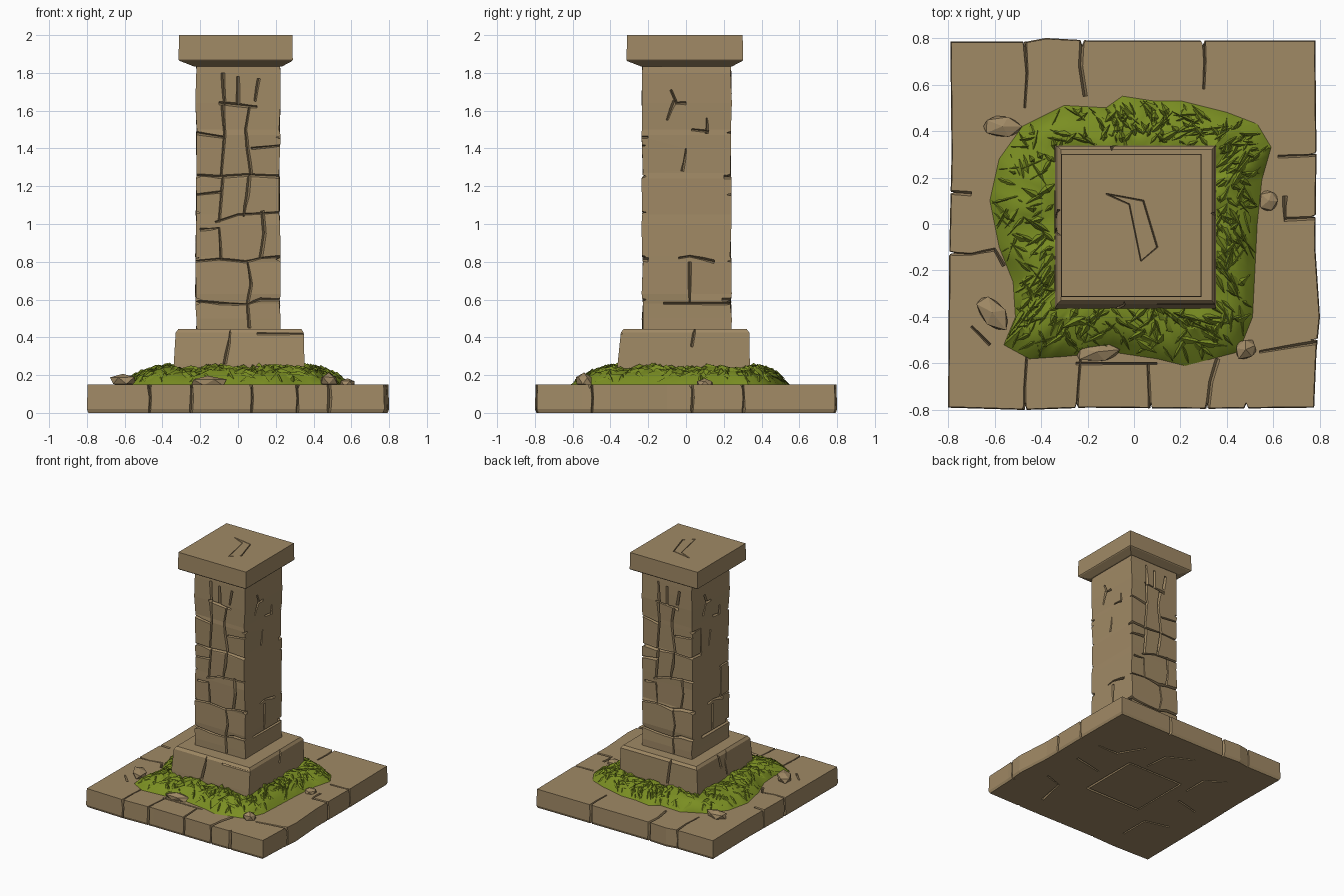
import bpy, bmesh, math, random
from mathutils import Vector as V

if "Cube" in bpy.data.objects:
    bpy.data.objects.remove(bpy.data.objects["Cube"])
random.seed(4)

def material(name, c):
    m = bpy.data.materials.new(name)
    m.diffuse_color = (*c, 1)
    m.use_nodes = True
    m.node_tree.nodes["Principled BSDF"].inputs["Base Color"].default_value = m.diffuse_color
    return m
STONE = material("sandstone", (0.352, 0.251, 0.130))
GREEN = material("moss_green", (0.195, 0.271, 0.016))

def finish(bm, name, mat):
    bmesh.ops.recalc_face_normals(bm, faces=bm.faces)
    me = bpy.data.meshes.new(name)
    bm.to_mesh(me)
    bm.free()
    ob = bpy.data.objects.new(name, me)
    bpy.context.collection.objects.link(ob)
    if mat:
        me.materials.append(mat)
    return ob

def loft(name, rings, bevel=0.006):
    """Closed solid through equal-length rings of points."""
    bm = bmesh.new()
    rows = [[bm.verts.new(p) for p in r] for r in rings]
    n = len(rows[0])
    for a, b in zip(rows, rows[1:]):
        for i in range(n):
            bm.faces.new((a[i], a[(i+1) % n], b[(i+1) % n], b[i]))
    bm.faces.new(rows[0][::-1])
    bm.faces.new(rows[-1])
    if bevel:
        sharp = [e for e in bm.edges if e.calc_face_angle(0) > 0.7]
        bmesh.ops.bevel(bm, geom=sharp, offset=bevel, segments=1, affect='EDGES')
    return finish(bm, name, STONE)

def rect(x0, x1, y0, y1, z, j=0):
    r = lambda: random.uniform(-j, j)
    return [(x+r(), y+r(), z) for x, y in ((x0, y0), (x1, y0), (x1, y1), (x0, y1))]

X, Y, Z = V((1, 0, 0)), V((0, 1, 0)), V((0, 0, 1))
FRAMES = {'front': (X, Z, -Y), 'back': (-X, Z, Y), 'right': (Y, Z, X),
          'left': (-Y, Z, -X), 'top': (X, Y, Z), 'bottom': (X, Y, -Z)}

def crack(bm, side, dist, pts, w=0.008, d=0.022):
    """Wedge-shaped groove cutter along a polyline on one side."""
    u, v, n = FRAMES[side]
    pts = [V(p) for p in pts]
    out, rows = 0.02, []
    for i, p in enumerate(pts):
        t = (pts[min(i+1, len(pts)-1)] - pts[max(i-1, 0)]).normalized()
        k = w * random.uniform(0.45, 1.35)
        s = V((-t.y, t.x)) * k * (d+out)/d
        tri = ((p+s, dist+out), (p-s, dist+out), (p, dist-d))
        rows.append([bm.verts.new(u*q.x + v*q.y + n*h) for q, h in tri])
    for a, b in zip(rows, rows[1:]):
        for i in range(3):
            bm.faces.new((a[i], a[(i+1) % 3], b[(i+1) % 3], b[i]))
    bm.faces.new(rows[0][::-1])
    bm.faces.new(rows[-1])

def carve(ob, cracks):
    bm = bmesh.new()
    for side, dist, lines in cracks:
        for pts in lines:
            crack(bm, side, dist, pts)
    cutter = finish(bm, "crack_cutter", None)
    cutter.hide_render = True
    m = ob.modifiers.new("cracks", 'BOOLEAN')
    m.operation, m.solver, m.use_self, m.object = 'DIFFERENCE', 'EXACT', True, cutter
    bpy.context.view_layer.objects.active = ob
    bpy.ops.object.modifier_apply(modifier=m.name)
    bpy.data.objects.remove(cutter)

# base slab with joints between the paving stones
edge = [(-.80, -.79), (-.47, -.80), (-.2, -.79), (.32, -.795), (.775, -.79), (.785, -.55), (.80, -.40),
        (.78, -.1), (.785, .3), (.78, .79), (.3, .79), (-.2, .79), (-.38, .80), (-.46, .785),
        (-.79, .785), (-.785, .3), (-.795, -.13)]
slab = loft("base_slab", [[(x*.99, y*.99, 0) for x, y in edge], [(x, y, .02) for x, y in edge],
                          [(x*.995, y*.995, .15) for x, y in edge]])
top = [[(-.46, -.55), (-.47, -.7), (-.47, -.85)], [(-.23, -.58), (-.24, -.7), (-.25, -.85)],
       [(.36, -.58), (.33, -.68), (.31, -.85)], [(.06, -.6), (.07, -.85)], [(-.25, -.6), (.1, -.6)],
       [(-.47, .5), (-.46, .65), (-.47, .85)], [(-.21, .55), (-.23, .68), (-.22, .85)],
       [(.30, .58), (.305, .7), (.30, .85)], [(-.85, .14), (-.7, .13)],
       [(-.85, -.12), (-.7, -.13), (-.6, -.11), (-.56, -.18)], [(-.62, -.52), (-.7, -.44)],
       [(.62, .29), (.85, .3)], [(.65, .12), (.65, .02), (.85, .03)], [(.54, -.55), (.85, -.5)]]
up = lambda xs: [[(x, .18), (x+.006, .08), (x, -.03)] for x in xs]
bottom = [[(-.25, -.25), (.25, -.25)], [(.25, -.25), (.25, .25)], [(.25, .25), (-.25, .25)],
          [(-.25, .25), (-.25, -.25)], [(.3, .5), (.42, .3), (.6, .3)], [(-.5, .5), (-.35, .4), (-.35, .2)],
          [(-.6, -.3), (-.4, -.35), (-.4, -.6)], [(.4, -.6), (.45, -.35), (.6, -.3)],
          [(-.1, .6), (.1, .5), (.12, .3)], [(.35, 0), (.6, .05)], [(-.6, 0), (-.4, .05)]]
carve(slab, [('top', .15, top), ('bottom', 0, bottom), ('front', .79, up([-.47, -.25, .07, .31, .48])),
             ('back', .785, up([.47, .22, -.30])), ('left', .788, up([-.14, .12])),
             ('right', .782, up([-.5, .03, .3]))])

# stepped plinth block
plinth = loft("plinth", [rect(-.345, .355, -.37, .34, .14), rect(-.34, .352, -.362, .338, .26),
                         rect(-.33, .348, -.345, .335, .425), rect(-.315, .335, -.33, .32, .445)], .008)
carve(plinth, [('front', .355, [[(-.04, .46), (-.05, .36), (-.07, .26)], [(.1, .42), (.35, .42)]]),
               ('right', .352, [[(.05, .46), (.03, .35)]]), ('back', .337, [[(.1, .47), (.07, .25)]]),
               ('left', .336, [[(.05, .45), (.02, .35), (.04, .25)], [(-.06, .44), (-.03, .33)]])])

# column shaft: slightly uneven courses with masonry joints
levels = [.43, .50, .58, .63, .80, .83, 1.0, 1.05, 1.24, 1.27, 1.47, 1.5, 1.64, 1.80, 1.86]
column = loft("column_shaft", [rect(-.222, .222, -.232, .238, z, .005) for z in levels], 0)
joints = [[(-.26, .595), (-.1, .58), (.05, .575), (.12, .6), (.26, .60)],
          [(-.26, .80), (-.1, .815), (.04, .80), (.12, .82), (.26, .83)],
          [(-.2, .97), (-.1, .98), (-.09, .81)], [(-.12, 1.01), (0, 1.05), (.26, 1.065)],
          [(-.26, 1.26), (-.1, 1.25), (.05, 1.26), (.26, 1.25)], [(.06, 1.26), (.05, 1.15), (.03, 1.04)],
          [(-.08, 1.25), (-.09, 1.12), (-.1, 1.01)], [(.13, 1.07), (.14, .95), (.12, .82)],
          [(.05, .80), (.07, .68), (.05, .58), (.06, .45)], [(-.1, 1.64), (0, 1.63), (.1, 1.62)],
          [(-.08, 1.8), (-.07, 1.63)], [(0, 1.78), (0, 1.63)], [(.11, 1.77), (.09, 1.65)],
          [(.06, 1.62), (.04, 1.5), (.05, 1.4), (.07, 1.26)], [(-.08, 1.63), (-.07, 1.48), (-.09, 1.25)],
          [(-.26, 1.49), (-.08, 1.46)], [(.07, 1.4), (.26, 1.42)], [(-.26, 1.15), (-.09, 1.17)]]
few = [[(-.08, 1.71), (-.05, 1.64), (0, 1.64)], [(-.06, 1.65), (-.1, 1.55)], [(.03, 1.5), (.12, 1.49)],
       [(.11, 1.56), (.11, 1.48)], [(0, 1.4), (-.02, 1.28)], [(-.04, .82), (.02, .83), (.15, .80)],
       [(.02, .8), (.02, .58)], [(-.12, .58), (.23, .58)], [(-.28, 1.46), (-.2, 1.46)],
       [(-.28, .82), (-.2, .81)], [(.19, .6), (.28, .6)], [(.2, 1.25), (.28, 1.25)]]
more = [[(-.28, 1.26), (-.12, 1.25)], [(-.28, 1.47), (-.13, 1.46), (-.12, 1.26)],
        [(.12, 1.06), (.28, 1.06)], [(.13, 1.06), (.12, .82), (.28, .82)]]
carve(column, [('front', .232, joints), ('back', .238, joints), ('right', .222, few),
               ('left', .222, few + more)])

# cap stone with a tapered underside
cap = loft("cap_stone", [rect(-.235, .235, -.24, .245, 1.835), rect(-.305, .285, -.31, .297, 1.862),
                         rect(-.315, .29, -.315, .302, 1.868), rect(-.312, .288, -.312, .30, 2.0)], .003)
mark = [[(-.12, .13), (-.02, .085), (.03, -.16)], [(.03, -.16), (.1, -.10), (.04, .1), (-.12, .13)]]
bm = bmesh.new()
for pts in mark:
    crack(bm, 'top', 2.0, pts, .003, .012)
cutter = finish(bm, "cap_cutter", None)
m = cap.modifiers.new("cracks", 'BOOLEAN')
m.object, m.solver, m.use_self = cutter, 'EXACT', True
bpy.context.view_layer.objects.active = cap
bpy.ops.object.modifier_apply(modifier=m.name)
bpy.data.objects.remove(cutter)

# moss and grass mound: ring around the plinth plus lying blades
outline = [(-.3, .51), (-.12, .5), (-.05, .55), (.08, .53), (.2, .53), (.4, .48), (.53, .43), (.59, .33),
           (.55, .19), (.53, 0), (.52, -.2), (.51, -.4), (.45, -.55), (.22, -.61), (.1, -.58), (-.1, -.55),
           (-.3, -.57), (-.45, -.58), (-.56, -.52), (-.51, -.4), (-.52, -.25), (-.58, -.1), (-.62, .1),
           (-.58, .28), (-.48, .42)]
def on_outline(s):
    i = int(s) % len(outline)
    return V(outline[i]).lerp(V(outline[(i+1) % len(outline)]), s - int(s))
def mound(s, t):
    o = on_outline(s)
    inner = o * (.32 / max(abs(o.x), abs(o.y)))
    p = inner.lerp(o, t)
    h = .085 * (1 - t**3) + .012*math.sin(s*2.5 + 4*t) * (1 - t)
    return V((p.x, p.y, .15 + max(h, 0)))
bm = bmesh.new()
N, M, rows = len(outline)*4, 7, []
for i in range(N):
    row = []
    for j in range(M):
        p = mound(i/4, j/(M-1))
        if 0 < j < M-1:
            p.z += random.uniform(-.008, .014)
        row.append(bm.verts.new(p))
    row.append(bm.verts.new((p.x, p.y, .14)))
    rows.append(row)
for i in range(N):
    a, b = rows[i], rows[(i+1) % N]
    for j in range(M):
        bm.faces.new((a[j], a[j+1], b[j+1], b[j]))
for k in range(420):
    s, t = random.uniform(0, len(outline)-.01), random.uniform(.05, .72)
    a = mound(s, t)
    b = mound((s + random.uniform(-.9, .9)) % len(outline), min(t + random.uniform(.15, .45), .98))
    side = (b - a).cross(Z).normalized() * random.uniform(.008, .02)
    mid = a.lerp(b, .45) + Z*random.uniform(.014, .026)
    l, r, tip, root = [bm.verts.new(p) for p in (mid+side-Z*.02, mid-side-Z*.02, b+Z*.008, a-Z*.005)]
    c = bm.verts.new(mid)
    for f in ((root, l, c), (root, c, r), (l, tip, c), (c, tip, r), (root, r, l), (l, r, tip)):
        bm.faces.new(f)
moss = finish(bm, "moss_mound", GREEN)
moss.select_set(True)
bpy.context.view_layer.objects.active = moss
bpy.ops.object.shade_smooth_by_angle(angle=math.radians(35))

# loose rocks around the moss
for n, (x, y, z, sx, sy, sz, rot) in enumerate([
        (-.565, .42, .165, .09, .05, .035, 0), (-.61, -.38, .17, .10, .06, .04, -.9),
        (-.16, -.55, .16, .10, .045, .035, .1), (.48, -.54, .17, .055, .045, .04, .4),
        (.58, .10, .155, .045, .05, .03, 0)]):
    bm = bmesh.new()
    bmesh.ops.create_icosphere(bm, subdivisions=1, radius=1)
    for v in bm.verts:
        q = v.co * random.uniform(.85, 1.12)
        q = V((q.x*sx, q.y*sy, q.z*sz))
        v.co = V((q.x*math.cos(rot) - q.y*math.sin(rot) + x, q.x*math.sin(rot) + q.y*math.cos(rot) + y,
                  max(q.z + z, .14)))
    finish(bm, f"loose_rock_{n+1}", STONE)
